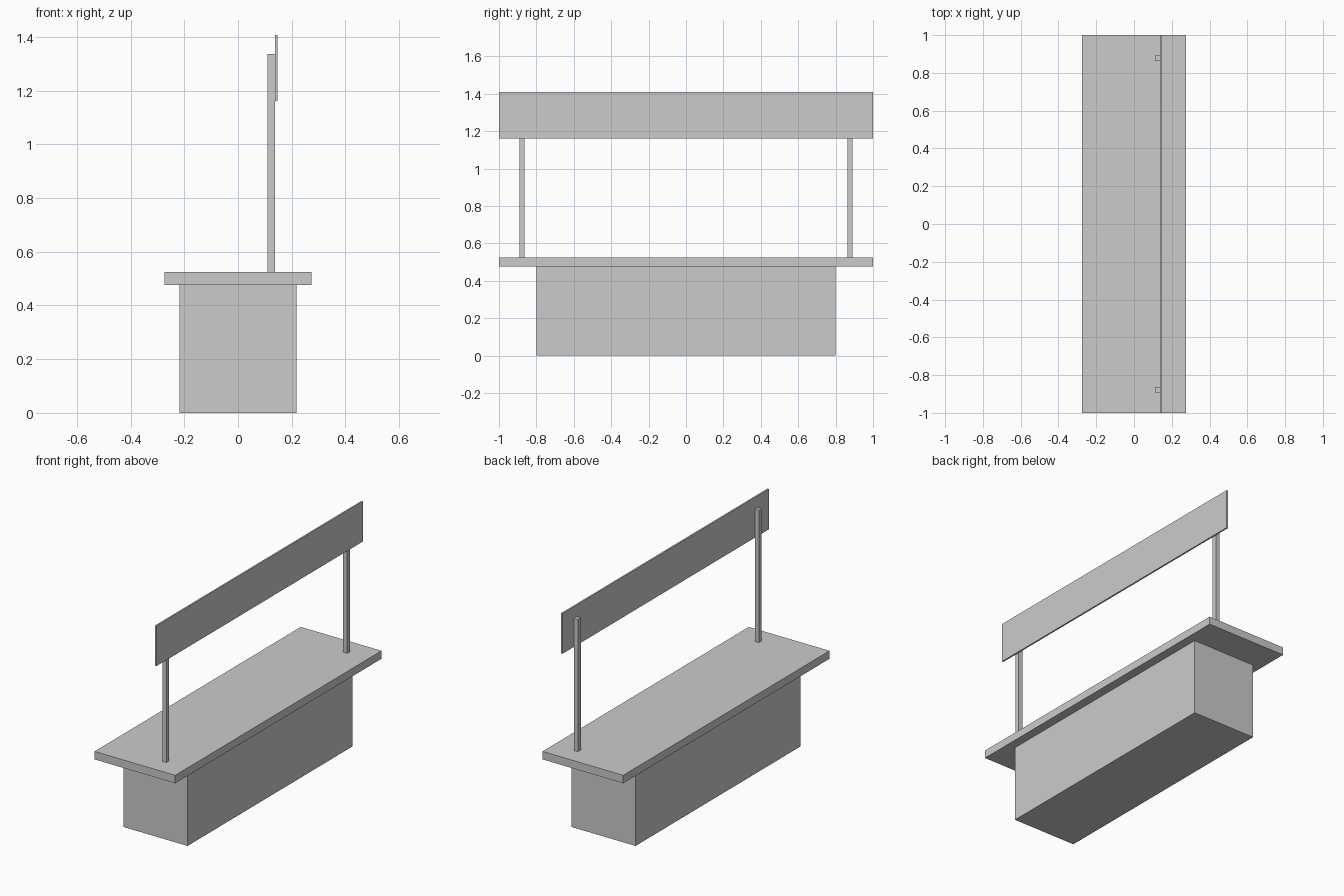
import bpy

if "Cube" in bpy.data.objects:
    bpy.data.objects.remove(bpy.data.objects["Cube"])


def box(name, lo, hi):
    """Axis-aligned box between two corners."""
    centre = [(a + b) / 2 for a, b in zip(lo, hi)]
    bpy.ops.mesh.primitive_cube_add(size=1, location=centre)
    obj = bpy.context.object
    obj.name = name
    obj.scale = [b - a for a, b in zip(lo, hi)]
    bpy.ops.object.transform_apply(location=False, rotation=False, scale=True)
    return obj


# Stand body and overhanging counter
box("base", (-0.218, -0.80, 0), (0.218, 0.80, 0.476))
box("counter_top", (-0.274, -1, 0.476), (0.274, 1, 0.525))

# Two upright posts behind the sign
for side, y in (("front", -0.877), ("back", 0.877)):
    box(side + "_post", (0.110, y - 0.014, 0.525), (0.137, y + 0.014, 1.336))

# Long sign board fixed to the outer face of the posts
box("sign_board", (0.137, -1, 1.161), (0.147, 1, 1.408))
